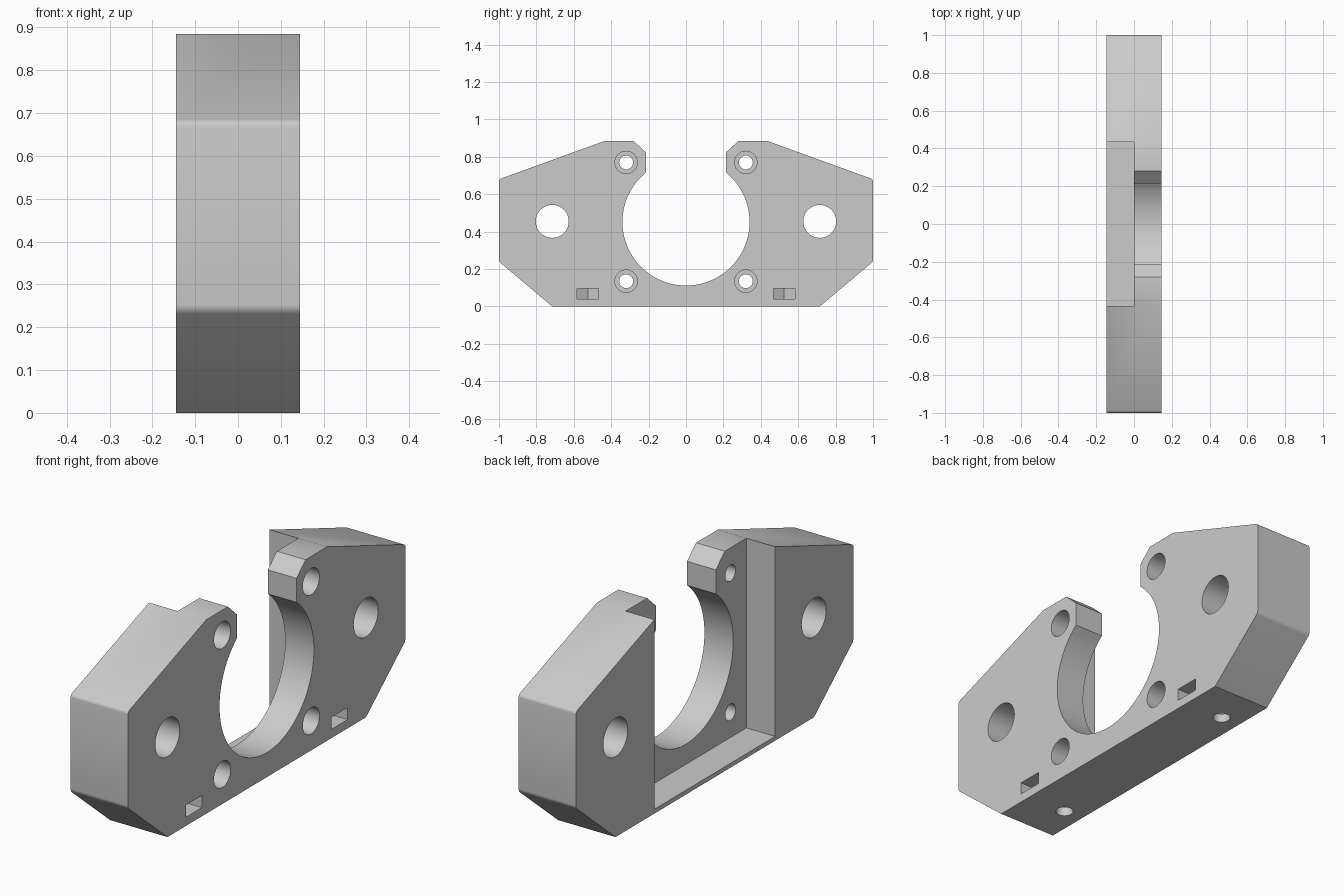
import bpy
import bmesh
from math import sin, cos, pi, asin, sqrt

if "Cube" in bpy.data.objects:
    bpy.data.objects.remove(bpy.data.objects["Cube"], do_unlink=True)

HALF = 0.145            # half thickness along x
BORE_Z, BORE_R = 0.452, 0.34
GAP = 0.215             # half width of the opening above the bore

grey = bpy.data.materials.new("plain_grey")
grey.use_nodes = True
colour = (0.6, 0.6, 0.6, 1)
grey.diffuse_color = colour
grey.node_tree.nodes["Principled BSDF"].inputs["Base Color"].default_value = colour


def prism(name, points, low, high, axis="x", soften=False):
    """Extrude a flat outline along x (points are y, z) or z (points are x, y)."""
    bm = bmesh.new()
    place = (lambda a, b: (low, a, b)) if axis == "x" else (lambda a, b: (a, b, low))
    face = bm.faces.new([bm.verts.new(place(a, b)) for a, b in points])
    shift = (high - low, 0, 0) if axis == "x" else (0, 0, high - low)
    out = bmesh.ops.extrude_face_region(bm, geom=[face])
    bmesh.ops.translate(bm, vec=shift,
                        verts=[v for v in out["geom"] if isinstance(v, bmesh.types.BMVert)])
    if soften:
        ends = [e for e in bm.edges
                if all(abs(v.co.y) > 0.999 for v in e.verts)
                and abs(e.verts[0].co.x - e.verts[1].co.x) > HALF]
        bmesh.ops.bevel(bm, geom=ends, offset=0.012, segments=4,
                        profile=0.5, affect="EDGES")
    bmesh.ops.recalc_face_normals(bm, faces=bm.faces)
    mesh = bpy.data.meshes.new(name)
    bm.to_mesh(mesh)
    bm.free()
    mesh.materials.append(grey)
    obj = bpy.data.objects.new(name, mesh)
    bpy.context.collection.objects.link(obj)
    return obj


def circle(a, b, r, n=48):
    return [(a + r * cos(2 * pi * i / n), b + r * sin(2 * pi * i / n)) for i in range(n)]


# Bracket blank: angled outline with an open round bore
half_outline = [(GAP, 0.825), (0.28, 0.885), (0.435, 0.885),
                (1, 0.68), (1, 0.24), (0.715, 0)]
outline = half_outline + [(-y, z) for y, z in reversed(half_outline)]
lip = asin(GAP / BORE_R)
steps = 72
for i in range(steps + 1):
    t = -lip - (2 * pi - 2 * lip) * i / steps
    outline.append((BORE_R * sin(t), BORE_Z + BORE_R * cos(t)))
body = prism("mount_bracket", outline, -HALF, HALF, soften=True)

# Cutters: motor recess, then holes and nut slots on both sides
cutters = [prism("recess_cutter", [(-0.435, 0.02), (0.435, 0.02), (0.435, 1), (-0.435, 1)],
                 -0.3, 0)]
for s in (-1, 1):
    cutters.append(prism("rod_hole_cutter", circle(s * 0.715, 0.455, 0.088), -0.3, 0.3))
    for z in (0.135, 0.77):
        cutters.append(prism("screw_hole_cutter", circle(s * 0.32, z, 0.037), -0.07, 0.3))
        cutters.append(prism("counterbore_cutter", circle(s * 0.32, z, 0.06), 0.055, 0.3))
    # Nut slot with a pointed inner end, and the base screw hole that meets it
    y, w, nut_x = s * 0.525, 0.058, -0.05
    tip = 2 * w / sqrt(3)
    slot = [(0.3, y - w), (0.3, y + w), (nut_x - tip / 2, y + w),
            (nut_x - tip, y), (nut_x - tip / 2, y - w)]
    cutters.append(prism("nut_slot_cutter", slot, 0.04, 0.095, axis="z"))
    cutters.append(prism("base_hole_cutter", circle(nut_x, y, 0.037), -0.1, 0.2, axis="z"))

bpy.context.view_layer.objects.active = body
for cutter in cutters:
    cutter.hide_render = True
    mod = body.modifiers.new(cutter.name, "BOOLEAN")
    mod.operation = "DIFFERENCE"
    mod.solver = "EXACT"
    mod.object = cutter
    bpy.ops.object.modifier_apply(modifier=mod.name)
    bpy.data.objects.remove(cutter, do_unlink=True)

# Smooth the round walls, keep the flat edges sharp
bpy.ops.object.select_all(action="DESELECT")
body.select_set(True)
bpy.ops.object.shade_smooth_by_angle(angle=pi / 9)
